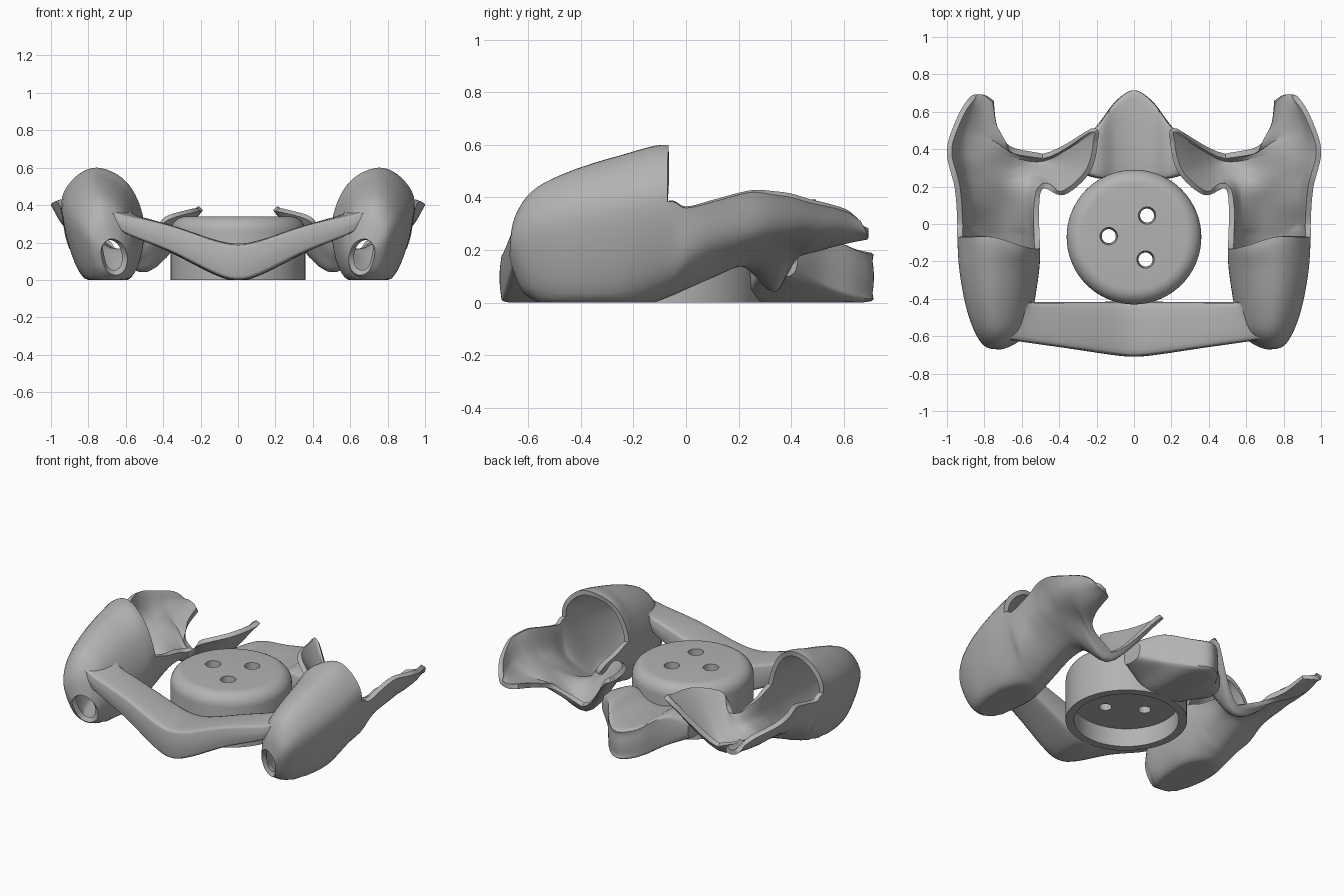
import bpy, bmesh, math
from mathutils import Vector

cube = bpy.data.objects.get("Cube")
if cube:
    bpy.data.objects.remove(cube)

grey = bpy.data.materials.new("plain grey")
grey.use_nodes = True
colour = (0.45, 0.45, 0.45, 1)
grey.diffuse_color = colour
grey.node_tree.nodes["Principled BSDF"].inputs["Base Color"].default_value = colour


def make(name, bm):
    """Turn a bmesh into a scene object with the shared material."""
    mesh = bpy.data.meshes.new(name)
    bm.to_mesh(mesh)
    bm.free()
    obj = bpy.data.objects.new(name, mesh)
    bpy.context.collection.objects.link(obj)
    mesh.materials.append(grey)
    return obj


def finish(obj, angle):
    """Apply the modifiers and shade smooth."""
    bpy.ops.object.select_all(action='DESELECT')
    bpy.context.view_layer.objects.active = obj
    obj.select_set(True)
    for mod in list(obj.modifiers):
        bpy.ops.object.modifier_apply(modifier=mod.name)
    bpy.ops.object.shade_smooth_by_angle(angle=math.radians(angle))


def curve_through(points, steps, closed):
    """Smooth curve through all the points."""
    n = len(points)
    def at(i):
        return points[i % n] if closed else points[min(max(i, 0), n - 1)]
    result = []
    for i in range(n if closed else n - 1):
        a, b, c, d = (at(i + j) for j in (-1, 0, 1, 2))
        for s in range(steps):
            t = s / steps
            result.append(b + (c - a) * (t / 2)
                          + (a * 2 - b * 5 + c * 4 - d) * (t * t / 2)
                          + (b * 3 - a - c * 3 + d) * (t ** 3 / 2))
    if not closed:
        result.append(points[-1].copy())
    return result


def loft(rows, ring_steps, row_steps, keep=None, caps=False, side=1):
    """Skin closed rings; keep(row, segment) selects the built patches."""
    rings = [curve_through(r, ring_steps, True) for r in rows]
    columns = [curve_through(list(c), row_steps, False) for c in zip(*rings)]
    bm = bmesh.new()
    grid = [[bm.verts.new((side * p.x, p.y, max(p.z, 0))) for p in line]
            for line in zip(*columns)]
    n = len(columns)
    for i in range(len(grid) - 1):
        for k in range(n):
            if keep and not keep(i // row_steps, k // ring_steps):
                continue
            m = (k + 1) % n
            quad = [grid[i][k], grid[i][m], grid[i + 1][m], grid[i + 1][k]]
            bm.faces.new(quad[::side])
    if caps:
        bm.faces.new(grid[0])
        bm.faces.new(grid[-1])
        bmesh.ops.recalc_face_normals(bm, faces=bm.faces)
    bmesh.ops.delete(bm, geom=[v for v in bm.verts if not v.link_faces],
                     context='VERTS')
    return bm


# Hooded cups: y, lean by height, lean by width, centre x, half width, bottom, top
HOOD = [(-.63, .3, .4, .68, .07, .025, .22),
        (-.61, .2, .3, .7, .11, .01, .335),
        (-.555, .1, .1, .715, .145, -.02, .43),
        (-.44, 0, 0, .725, .18, -.045, .5),
        (-.25, 0, 0, .725, .212, -.045, .56),
        (-.07, 0, 0, .723, .221, .02, .6)]
ANGLES = [15, -45, -90, -135, 180, 135, 90, 50]

# Open trough and its inner flap, from outer rim to inner rim
TROUGH = [
    [(.945, 0, .36), (.89, 0, .15), (.7, 0, .05), (.55, 0, .13), (.507, 0, .27)],
    [(.95, .11, .385), (.89, .11, .21), (.71, .11, .1), (.56, .11, .15), (.507, .1, .25)],
    [(.96, .2, .41), (.9, .2, .24), (.73, .2, .145), (.56, .2, .15), (.485, .19, .23)],
    [(.975, .26, .42), (.91, .26, .255), (.74, .25, .165), (.51, .25, .115), (.375, .155, .32)],
    [(.995, .335, .41), (.915, .33, .27), (.75, .31, .18), (.48, .3, .06), (.24, .27, .36)],
    [(1, .4, .4), (.92, .39, .275), (.76, .37, .195), (.48, .345, .045), (.195, .43, .365)],
    [(.985, .47, .38), (.92, .45, .28), (.77, .42, .2), (.49, .375, .085), (.23, .51, .355)],
    [(.95, .56, .36), (.91, .53, .28), (.81, .48, .21), (.66, .415, .165)],
    [(.92, .62, .34), (.885, .62, .28), (.82, .6, .23), (.73, .52, .2)],
    [(.89, .665, .31), (.86, .69, .26), (.8, .69, .24), (.75, .66, .24)]]

rows = []
for y, lean_z, lean_x, cx, rx, low, high in HOOD:
    cz, rz = (low + high) / 2, (high - low) / 2
    ring = []
    for a in map(math.radians, ANGLES):
        dx, dz = rx * math.cos(a), rz * math.sin(a)
        ring.append(Vector((cx + dx + .1 * (cz + dz - .3),
                            y - lean_z * dz - lean_x * dx, cz + dz)))
    rows.append(ring)
# the hood mouth sweeps forward on the inner side
rows[-1][4].y -= .06
rows[-1][5].y -= .05

for points in TROUGH:
    ring = [Vector(p) for p in points]
    if len(ring) < 5:
        ring.append(ring[-1] * 1.5 - ring[-2] * .5)
    inner = ring[4] * 1.5 - ring[3] * .5
    outer = ring[0] * 1.5 - ring[1] * .5
    rows.append(ring + [inner, (inner + outer) / 2 + Vector((0, 0, .12)), outer])


def cup_patch(row, segment):
    if row < len(HOOD) - 1:
        return True
    return segment < (4 if row < len(rows) - 4 else 3)


for name, side in (("left_cup", 1), ("right_cup", -1)):
    cup = make(name, loft(rows, 6, 6, cup_patch, side=side))
    shell = cup.modifiers.new("shell", 'SOLIDIFY')
    shell.thickness = .03
    shell.offset = -1
    finish(cup, 50)


# Bars: x at front, x at back, front y, back y, bottom, top, corner radius
def bar(name, half):
    rings = []
    mirrored = [(-s[0], -s[1]) + s[2:] for s in half[:0:-1]]
    for xf, xb, y0, y1, z0, z1, r in mirrored + half:
        section = [(y0 + r, z0), (y1 - r, z0), (y1, z0 + r), (y1, z1 - r),
                   (y1 - r, z1), (y0 + r, z1), (y0, z1 - r), (y0, z0 + r)]
        rings.append([Vector((xf + (xb - xf) * (y - y0) / (y1 - y0), y, z))
                      for y, z in section])
    finish(make(name, loft(rings, 4, 6, caps=True)), 45)


bar("front_bar", [(0, 0, -.705, -.42, 0, .19, .035),
                  (.12, .12, -.695, -.42, .03, .21, .035),
                  (.36, .36, -.66, -.42, .15, .29, .03),
                  (.61, .54, -.625, -.42, .25, .348, .025),
                  (.69, .57, -.61, -.42, .325, .372, .015)])

bar("rear_bar", [(0, 0, .24, .71, 0, .195, .04),
                 (.1, .1, .24, .65, .01, .21, .04),
                 (.2, .2, .25, .52, .06, .26, .035),
                 (.31, .31, .28, .42, .1, .22, .03)])


# Hub: hollow round cap, turned from a profile
profile = [(0, .12), (.31, .12), (.31, 0), (.36, 0)]
for i in range(9):
    a = math.pi / 2 * i / 8
    profile.append((.28 + .08 * math.cos(a), .26 + .08 * math.sin(a)))
profile.append((0, .34))
bm = bmesh.new()
verts = [bm.verts.new((r, 0, z)) for r, z in profile]
edges = [bm.edges.new(pair) for pair in zip(verts, verts[1:])]
bmesh.ops.spin(bm, geom=verts + edges, cent=(0, 0, 0), axis=(0, 0, 1),
               angle=math.tau, steps=72)
bmesh.ops.remove_doubles(bm, verts=bm.verts, dist=.0005)
bmesh.ops.recalc_face_normals(bm, faces=bm.faces)
bmesh.ops.translate(bm, verts=bm.verts, vec=(0, -.07, 0))
hub = make("hub", bm)

# Three slightly tapered screw holes through the hub
cutters = []
for x, y in ((.07, .045), (-.135, -.065), (.062, -.19)):
    bm = bmesh.new()
    bmesh.ops.create_cone(bm, cap_ends=True, segments=32, radius1=.036,
                          radius2=.048, depth=.3)
    bmesh.ops.translate(bm, verts=bm.verts, vec=(x, y, .23))
    cutter = make("hole_cutter", bm)
    cutter.hide_render = True
    cut = hub.modifiers.new("hole", 'BOOLEAN')
    cut.operation = 'DIFFERENCE'
    cut.solver = 'EXACT'
    cut.object = cutter
    cutters.append(cutter)
finish(hub, 35)
for cutter in cutters:
    bpy.data.objects.remove(cutter)
